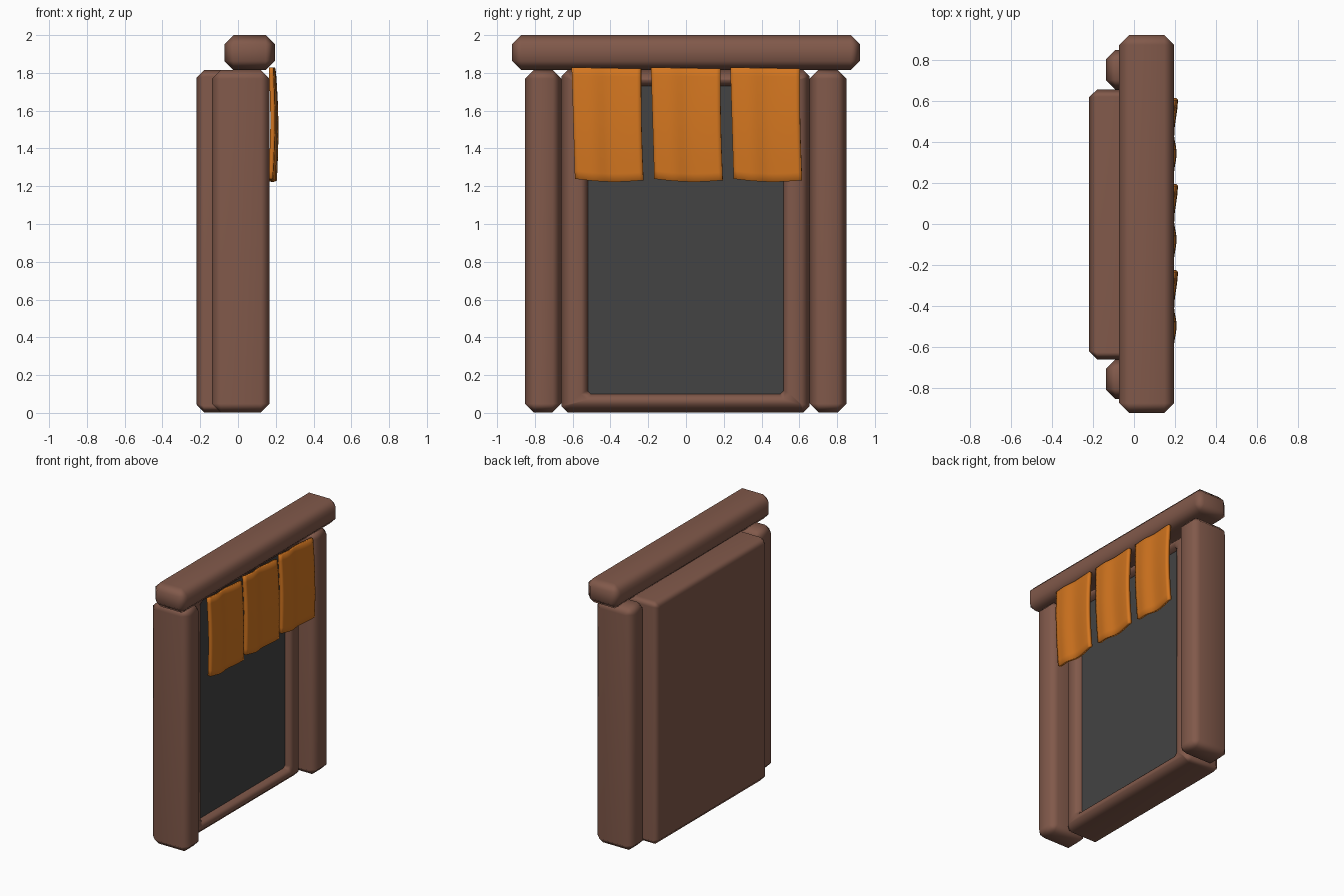
import bpy, bmesh, math

if "Cube" in bpy.data.objects:
    bpy.data.objects.remove(bpy.data.objects["Cube"])


def material(name, rgb):
    m = bpy.data.materials.new(name)
    m.diffuse_color = (*rgb, 1)
    m.use_nodes = True
    m.node_tree.nodes["Principled BSDF"].inputs["Base Color"].default_value = m.diffuse_color
    return m


BROWN = material("brown wood", (0.22, 0.1, 0.069))
DARK = material("dark grey", (0.056, 0.056, 0.056))
ORANGE = material("orange cloth", (0.65, 0.18, 0.014))


def finish(bm, name, mats, angle):
    bmesh.ops.recalc_face_normals(bm, faces=bm.faces)
    me = bpy.data.meshes.new(name)
    bm.to_mesh(me)
    bm.free()
    for m in mats:
        me.materials.append(m)
    ob = bpy.data.objects.new(name, me)
    bpy.context.collection.objects.link(ob)
    bpy.ops.object.select_all(action='DESELECT')
    ob.select_set(True)
    bpy.context.view_layer.objects.active = ob
    bpy.ops.object.shade_smooth_by_angle(angle=math.radians(angle))
    return ob


def flatten_shading(ob):
    """Large faces shade flat, chamfers shade round."""
    ob.modifiers.new("weighted normals", 'WEIGHTED_NORMAL').keep_sharp = True


def beam(name, x, y, z, chamfer):
    """Chamfered beam given by its min/max on each axis."""
    bm = bmesh.new()
    bmesh.ops.create_cube(bm, size=1)
    for v in bm.verts:
        v.co = [(a + b) / 2 + c * (b - a) for (a, b), c in zip((x, y, z), v.co)]
    bmesh.ops.bevel(bm, geom=bm.edges[:], offset=chamfer, segments=1,
                    profile=0.5, affect='EDGES')
    flatten_shading(finish(bm, name, [BROWN], 60))


# posts and lintel
beam("left_post", (-0.137, 0.168), (-0.852, -0.66), (0.003, 1.815), 0.046)
beam("right_post", (-0.137, 0.168), (0.655, 0.849), (0.003, 1.815), 0.046)
beam("lintel", (-0.072, 0.195), (-0.921, 0.921), (1.815, 2.0), 0.048)

# door body: lofted rectangular rings from the back, round the rim, to the panel
# each ring: x, y min, y max, z min, z max, corner cut
rings = [(-0.22, -0.62, 0.617, 0.045, 1.775, 0.005),
         (-0.18, -0.66, 0.655, 0.002, 1.815, 0.035),
         (0.03, -0.66, 0.655, 0.002, 1.815, 0.035),
         (0.072, -0.615, 0.612, 0.043, 1.772, 0.005),
         (0.072, -0.555, 0.55, 0.07, 1.76, 0.03),
         (0.06, -0.53, 0.525, 0.09, 1.74, 0.025),
         (0.027, -0.52, 0.515, 0.1, 1.73, 0.015)]
bm = bmesh.new()
loops = []
for x, y0, y1, z0, z1, c in rings:
    pts = [(y0 + c, z0), (y1 - c, z0), (y1, z0 + c), (y1, z1 - c),
           (y1 - c, z1), (y0 + c, z1), (y0, z1 - c), (y0, z0 + c)]
    loops.append([bm.verts.new((x, y, z)) for y, z in pts])
for a, b in zip(loops, loops[1:]):
    for i in range(8):
        bm.faces.new((a[i], a[(i + 1) % 8], b[(i + 1) % 8], b[i]))
bm.faces.new(loops[0])
bm.faces.new(loops[-1]).material_index = 1
flatten_shading(finish(bm, "door_body", [BROWN, DARK], 50))


# three hanging cloth flaps
def fold(u):
    """Cloth depth across its width: small fold, dip, then outward edge."""
    keys = [(0, -0.007), (0.28, 0.008), (0.52, -0.006), (1, 0.015)]
    for (a, p), (b, q) in zip(keys, keys[1:]):
        if u <= b:
            s = (u - a) / (b - a)
            return p + (q - p) * s * s * (3 - 2 * s)


NU, NV = 16, 14
for k in range(3):
    yc = (k - 1) * 0.42
    bm = bmesh.new()
    grid = []
    for j in range(NV + 1):
        t = j / NV                                     # 0 top, 1 bottom
        belly = math.sin(math.pi * t)
        row = []
        for i in range(NU + 1):
            u = i / NU
            left = -0.185 + 0.018 * t
            right = 0.183 + 0.012 * t - 0.004 * belly
            y = yc + left + (right - left) * u
            top = 1.828 - 0.006 * u
            bottom = 1.24 - 0.012 * math.sin(math.pi * u) - 0.008 * u
            z = top + (bottom - top) * t
            x = 0.179 + 0.01 * belly + fold(u) * (0.5 + 0.5 * t ** 0.5)
            row.append(bm.verts.new((x, y, z)))
        grid.append(row)
    for j in range(NV):
        for i in range(NU):
            bm.faces.new((grid[j][i], grid[j + 1][i], grid[j + 1][i + 1], grid[j][i + 1]))
    ob = finish(bm, f"cloth_flap_{k + 1}", [ORANGE], 50)
    mod = ob.modifiers.new("thickness", 'SOLIDIFY')
    mod.thickness, mod.offset = 0.024, 0
    flatten_shading(ob)
